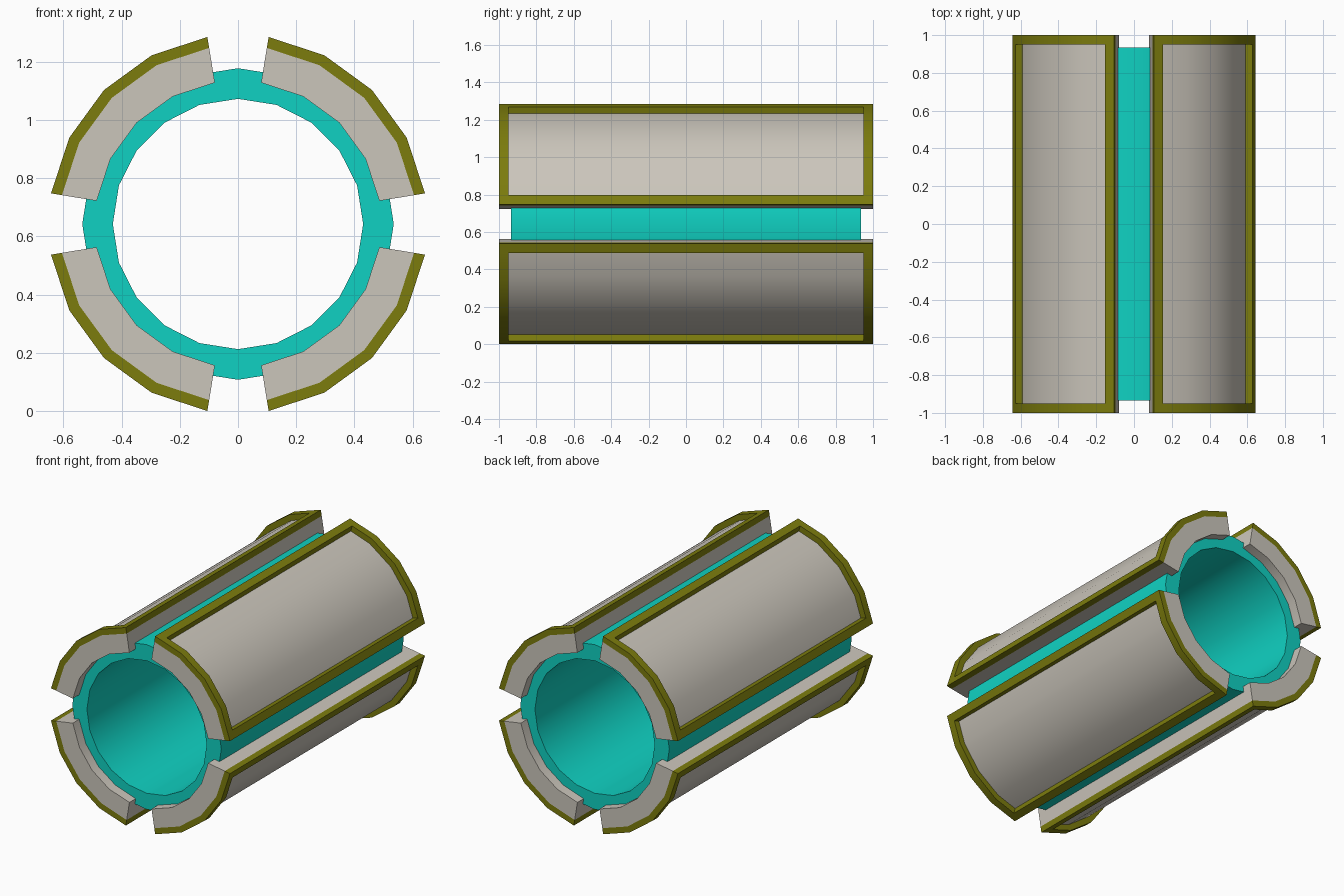
import bpy, math

if "Cube" in bpy.data.objects:
    bpy.data.objects.remove(bpy.data.objects["Cube"])

CZ = 0.6425                      # axis height
A0, A1 = 9.3, 80.7               # angular span of one plate in degrees
STEP = (A1 - A0) / 4
R_IN, R_PANEL, R_OUT = 0.492, 0.613, 0.651


def material(name, rgb):
    m = bpy.data.materials.new(name)
    m.diffuse_color = (*rgb, 1)
    m.use_nodes = True
    m.node_tree.nodes["Principled BSDF"].inputs["Base Color"].default_value = m.diffuse_color
    return m


GREY = material("warm_grey", (0.60, 0.565, 0.50))
OLIVE = material("olive", (0.20, 0.20, 0.004))
TEAL = material("teal", (0.005, 0.64, 0.54))


def add_object(name, verts, faces, mat):
    me = bpy.data.meshes.new(name)
    me.from_pydata(verts, [], faces)
    me.materials.append(mat)
    ob = bpy.data.objects.new(name, me)
    bpy.context.collection.objects.link(ob)
    bpy.ops.object.select_all(action='DESELECT')
    ob.select_set(True)
    bpy.context.view_layer.objects.active = ob
    bpy.ops.object.shade_smooth_by_angle(angle=math.radians(30))
    return ob


def point(r, deg, y):
    a = math.radians(deg)
    return (r * math.cos(a), y, CZ + r * math.sin(a))


def on_chord(deg):
    """Radius factor that keeps a point on the flat facet of the plate."""
    k = min(3, max(0, int((deg - A0) / STEP + 1e-6)))
    mid = A0 + (k + 0.5) * STEP
    return math.cos(math.radians(STEP / 2)) / math.cos(math.radians(deg - mid))


def sector(name, mat, turn, angles, ys, r0, r1, window=False, bottom=True):
    """Curved slab between two radii, optionally with its middle cells open."""
    n, m = len(angles), len(ys)
    verts = [point(r * on_chord(a), a + turn, y)
             for r in (r1, r0) for a in angles for y in ys]
    off = n * m
    top = []
    for i in range(n - 1):
        for j in range(m - 1):
            if window and 0 < i < n - 2 and 0 < j < m - 2:
                continue
            p = i * m + j
            top.append((p, p + 1, p + m + 1, p + m))
    faces = list(top)
    if bottom:
        faces += [tuple(v + off for v in reversed(f)) for f in top]
    edges = {(f[k], f[(k + 1) % 4]) for f in top for k in range(4)}
    faces += [(b, a, a + off, b + off) for a, b in sorted(edges) if (b, a) not in edges]
    return add_object(name, verts, faces, mat)


# Four armour plates: grey body with a raised olive rim around the outside
body_angles = [A0 + STEP * k for k in range(5)]
rim_angles = [A0, A0 + 4.5] + body_angles[1:4] + [A1 - 4.5, A1]
for q in range(4):
    sector(f"plate_body_{q + 1}", GREY, 90 * q, body_angles, [-1, 1], R_IN, R_PANEL)
    sector(f"plate_rim_{q + 1}", OLIVE, 90 * q, rim_angles, [-1, -0.95, 0.95, 1],
           R_PANEL, R_OUT, window=True, bottom=False)

# Inner tube: rectangular profile swept round 20 sides
N = 20
profile = [(0.535, -0.935), (0.535, 0.935), (0.43, 0.935), (0.43, -0.935)]
verts = [point(r, 360 / N * i, y) for i in range(N) for r, y in profile]
faces = [(4 * i + k, 4 * i + (k + 1) % 4,
          4 * ((i + 1) % N) + (k + 1) % 4, 4 * ((i + 1) % N) + k)
         for i in range(N) for k in range(4)]
add_object("inner_tube", verts, faces, TEAL)
